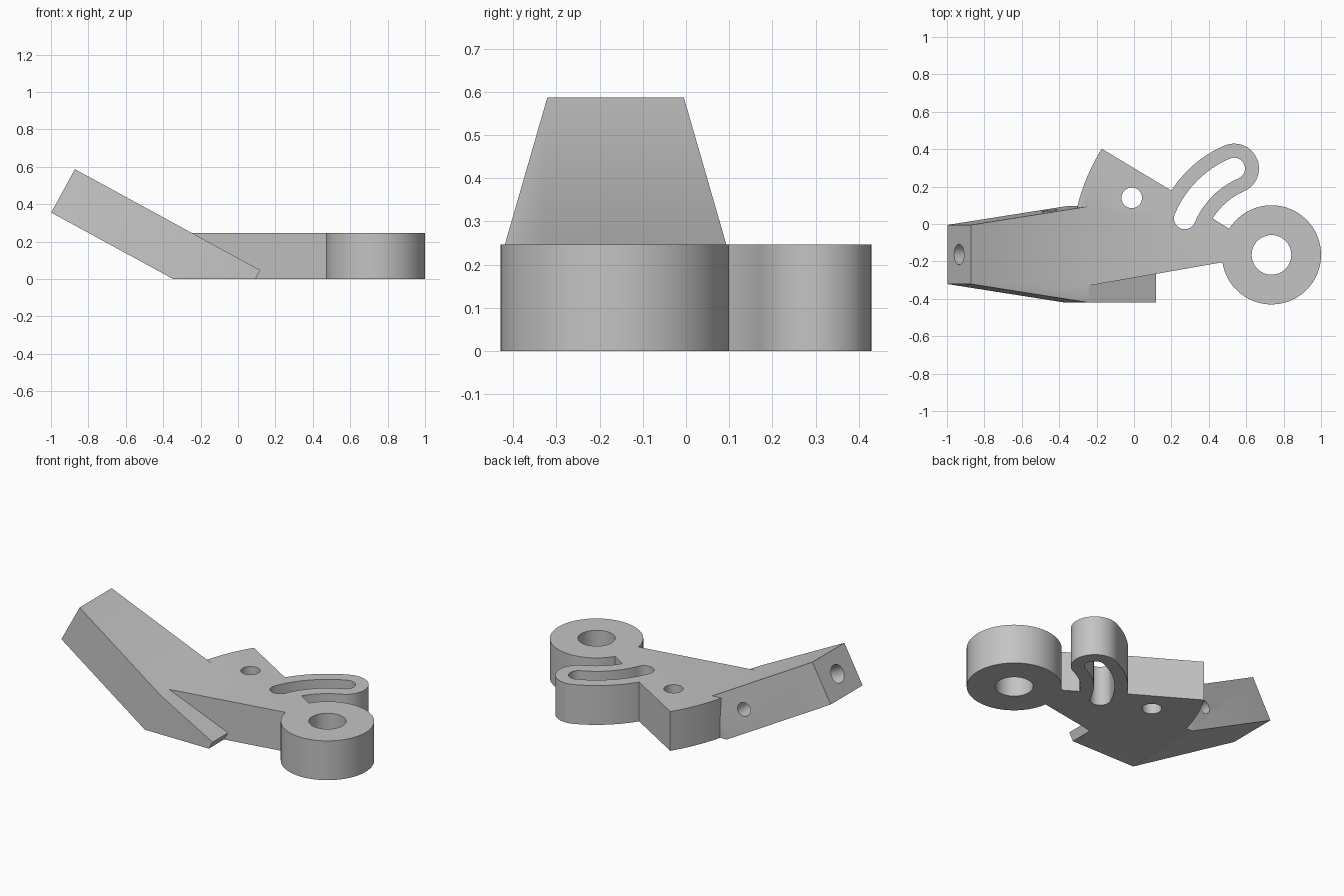
import bpy, bmesh
from math import radians, cos, sin, pi
from mathutils import Vector

cube = bpy.data.objects.get("Cube")
if cube:
    bpy.data.objects.remove(cube, do_unlink=True)

grey = bpy.data.materials.new("plain_grey")
grey.use_nodes = True
grey.diffuse_color = (0.55, 0.55, 0.55, 1)
grey.node_tree.nodes["Principled BSDF"].inputs["Base Color"].default_value = (0.55, 0.55, 0.55, 1)

PIVOT = (0.735, -0.165)      # centre of the ring, slot and rear edge arcs
THICK = 0.246
SLOT_R, SLOT_A0, SLOT_A1 = 0.503, 113.4, 157.2
MID_Y = -0.163


def arc(centre, r, a0, a1, n):
    """Points on an arc, angles in degrees."""
    steps = [radians(a0 + (a1 - a0) * i / n) for i in range(n + 1)]
    return [(centre[0] + r * cos(a), centre[1] + r * sin(a)) for a in steps]


def on_slot(angle):
    return arc(PIVOT, SLOT_R, angle, angle, 1)[0]


def to_object(bm, name):
    bmesh.ops.recalc_face_normals(bm, faces=bm.faces)
    mesh = bpy.data.meshes.new(name)
    bm.to_mesh(mesh)
    bm.free()
    mesh.materials.append(grey)
    ob = bpy.data.objects.new(name, mesh)
    bpy.context.collection.objects.link(ob)
    return ob


def prism(name, points, z0, z1):
    """Extrude a closed outline upward."""
    bm = bmesh.new()
    face = bm.faces.new([bm.verts.new((x, y, z0)) for x, y in points])
    top = bmesh.ops.extrude_face_region(bm, geom=[face])["geom"]
    bmesh.ops.translate(bm, vec=(0, 0, z1 - z0),
                        verts=[v for v in top if isinstance(v, bmesh.types.BMVert)])
    return to_object(bm, name)


def rod(name, start, end, r):
    """Cylinder between two points."""
    start, end = Vector(start), Vector(end)
    axis = end - start
    bm = bmesh.new()
    bmesh.ops.create_cone(bm, cap_ends=True, segments=32, radius1=r, radius2=r, depth=axis.length)
    bmesh.ops.rotate(bm, verts=bm.verts, matrix=axis.to_track_quat("Z", "Y").to_matrix())
    bmesh.ops.translate(bm, verts=bm.verts, vec=(start + end) / 2)
    return to_object(bm, name)


def combine(target, other, operation):
    mod = target.modifiers.new(other.name, "BOOLEAN")
    mod.object, mod.operation, mod.solver = other, operation, "EXACT"
    bpy.context.view_layer.objects.active = target
    bpy.ops.object.modifier_apply(modifier=mod.name)
    bpy.data.objects.remove(other, do_unlink=True)


# Flat plate: rear arc, ring, radial notch, curved slot finger
outline = arc(PIVOT, 1.07, 148, 189.6, 20)
outline += arc(PIVOT, 0.265, 188.6, 508.3, 72)
outline += arc(PIVOT, SLOT_R - 0.133, 148.3, SLOT_A0, 16)
outline += arc(on_slot(SLOT_A0), 0.133, SLOT_A0 - 180, SLOT_A0, 28)[1:]
outline += arc(PIVOT, SLOT_R + 0.133, SLOT_A0, 147.3, 20)[1:]
bracket = prism("bracket", outline, 0, THICK)

# Sloping tapered arm, trimmed flat on the ground
along = Vector((cos(radians(28.6)), 0, -sin(radians(28.6))))
down = Vector((along.z, 0, -along.x)) * 0.264
tip = Vector((-0.872, MID_Y, 0.587))
bm = bmesh.new()
sections = []
for dist, half in ((0, 0.158), (0.723, 0.258), (1.128, 0.258)):
    p, side = tip + along * dist, Vector((0, half, 0))
    sections.append([bm.verts.new(c) for c in (p - side, p + side, p + side + down, p - side + down)])
for a, b in zip(sections, sections[1:]):
    for i in range(4):
        j = (i + 1) % 4
        bm.faces.new((a[i], a[j], b[j], b[i]))
bm.faces.new(sections[0])
bm.faces.new(sections[-1])
bmesh.ops.bisect_plane(bm, geom=bm.verts[:] + bm.edges[:] + bm.faces[:], dist=1e-4,
                       plane_co=(0, 0, 0), plane_no=(0, 0, -1), clear_outer=True)
bmesh.ops.holes_fill(bm, edges=[e for e in bm.edges if e.is_boundary], sides=0)
arm = to_object(bm, "arm")
combine(bracket, arm, "UNION")

# Holes: pivot bore, small bolt hole, curved slot, arm channel with side outlet
slot = arc(PIVOT, SLOT_R + 0.058, SLOT_A0, SLOT_A1, 24)
slot += arc(on_slot(SLOT_A1), 0.058, SLOT_A1, SLOT_A1 + 180, 16)[1:]
slot += arc(PIVOT, SLOT_R - 0.058, SLOT_A1, SLOT_A0, 24)[1:]
slot += arc(on_slot(SLOT_A0), 0.058, SLOT_A0 - 180, SLOT_A0, 16)[1:-1]
combine(bracket, prism("slot_cutter", slot, -0.1, 0.4), "DIFFERENCE")
for centre, r in ((PIVOT, 0.106), ((-0.012, 0.14), 0.055)):
    hole = prism("hole_cutter", arc(centre, r, 0, 360, 48)[:-1], -0.1, 0.4)
    combine(bracket, hole, "DIFFERENCE")
axis_start = tip + down / 2
bend = axis_start + along * 0.55
combine(bracket, rod("channel_cutter", axis_start - along * 0.1, bend, 0.055), "DIFFERENCE")
combine(bracket, rod("outlet_cutter", bend, bend + Vector((0, 0.4, 0)), 0.042), "DIFFERENCE")

bpy.ops.object.select_all(action="DESELECT")
bracket.select_set(True)
bpy.context.view_layer.objects.active = bracket
bpy.ops.object.shade_smooth_by_angle(angle=pi / 6)
